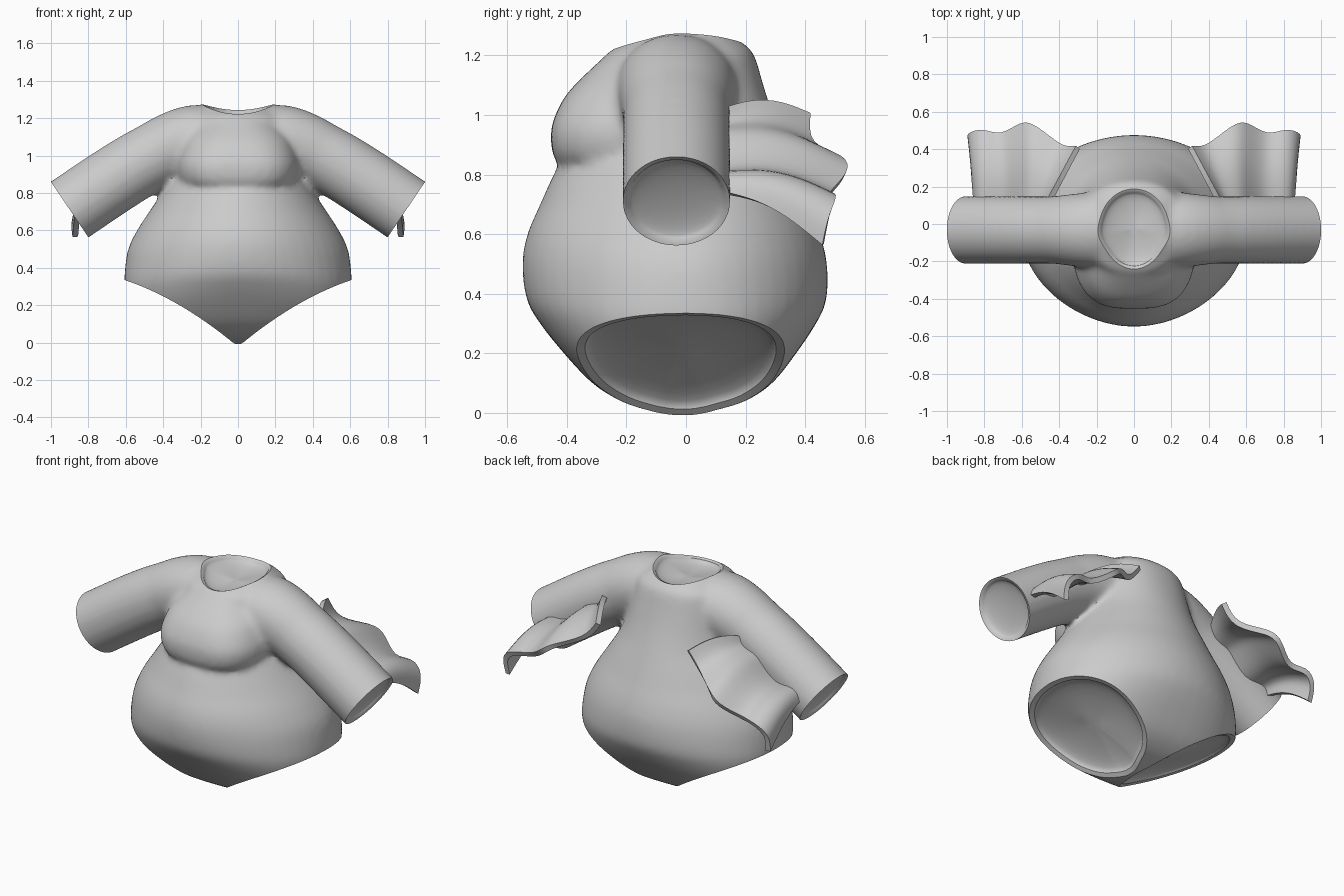
import bpy, bmesh, math
from mathutils import Vector

if "Cube" in bpy.data.objects:
    bpy.data.objects.remove(bpy.data.objects["Cube"])

grey = bpy.data.materials.new("plain grey cloth")
grey.diffuse_color = (0.6, 0.6, 0.6, 1)
grey.use_nodes = True
grey.node_tree.nodes["Principled BSDF"].inputs["Base Color"].default_value = grey.diffuse_color
SEG = 48


def spline(rows, n=4):
    """Smoothly interpolate rows of numbers."""
    out = []
    for k in range(len(rows) - 1):
        p0, p1, p2, p3 = (rows[min(max(k + d, 0), len(rows) - 1)] for d in (-1, 0, 1, 2))
        for i in range(n):
            t = i / n
            out.append([b + .5 * t * (c - a + t * (2 * a - 5 * b + 4 * c - d + t * (3 * (b - c) + d - a)))
                        for a, b, c, d in zip(p0, p1, p2, p3)])
    return out + [list(rows[-1])]


def skin(bm, rings):
    """Join rings of points into a closed tube with capped ends."""
    vr = [[bm.verts.new(p) for p in r] for r in rings]
    for a, b in zip(vr, vr[1:]):
        for i in range(SEG):
            j = (i + 1) % SEG
            bm.faces.new((a[i], a[j], b[j], b[i]))
    bm.faces.new(vr[0][::-1])
    bm.faces.new(vr[-1])


def oval(z, hw, front, back, e):
    """Horizontal superellipse ring."""
    pts = []
    for i in range(SEG):
        t = 2 * math.pi * i / SEG
        c, s = math.cos(t), math.sin(t)
        x = hw * math.copysign(abs(c) ** (2 / e), c)
        y = (back if s > 0 else -front) * math.copysign(abs(s) ** (2 / e), s)
        pts.append((x, y, z))
    return pts


def finish(ob):
    ob.data.materials.clear()
    ob.data.materials.append(grey)
    bpy.ops.object.select_all(action='DESELECT')
    ob.select_set(True)
    bpy.context.view_layer.objects.active = ob
    bpy.ops.object.shade_smooth_by_angle(angle=math.radians(40))


def add_object(name, bm):
    bmesh.ops.recalc_face_normals(bm, faces=bm.faces)
    me = bpy.data.meshes.new(name)
    bm.to_mesh(me)
    bm.free()
    ob = bpy.data.objects.new(name, me)
    bpy.context.collection.objects.link(ob)
    return ob


def bake(ob):
    bpy.context.view_layer.update()
    dg = bpy.context.evaluated_depsgraph_get()
    me = bpy.data.meshes.new_from_object(ob.evaluated_get(dg))
    ob.modifiers.clear()
    ob.data = me


bm = bmesh.new()
# round torso: height, half width, front, back, squareness
torso = [(-.008, .27, -.05, .03, 2.2), (.012, .36, -.14, .11, 2.3), (.04, .43, -.22, .2, 2.4),
         (.1, .51, -.315, .29, 2.45), (.2, .575, -.41, .37, 2.4), (.3, .605, -.49, .437, 2.2),
         (.38, .606, -.535, .472, 2.05), (.5, .588, -.55, .474, 1.95), (.6, .54, -.533, .45, 1.95),
         (.7, .475, -.49, .41, 1.95), (.8, .408, -.445, .37, 2), (.9, .352, -.39, .33, 2),
         (1.0, .315, -.34, .292, 2.1), (1.1, .29, -.31, .26, 2.2), (1.2, .27, -.27, .23, 2.2),
         (1.235, .225, -.218, .2, 2.2), (1.27, .18, -.165, .15, 2.2), (1.31, .15, -.12, .11, 2.2)]
skin(bm, [oval(*r) for r in spline(torso)])
# squared bust
bust = [(.825, .25, -.39, .1, 3), (.845, .305, -.435, .1, 3), (.89, .33, -.452, .1, 3),
        (.96, .335, -.452, .1, 3), (1.04, .315, -.42, .1, 2.8), (1.1, .29, -.375, .1, 2.6),
        (1.2, .2, -.27, .05, 2.4)]
skin(bm, [oval(*r) for r in spline(bust)])
# sleeves: x, z and radius along the arm
arm = [(0, 1.08, .17), (.12, 1.085, .18), (.24, 1.085, .185), (.35, 1.047, .184),
       (.45, .996, .18), (.55, .941, .18), (.7, .846, .181), (.9, .711, .181), (1.0, .643, .181)]
path = spline(arm, 3)
for side in (1, -1):
    rings = []
    for k, (x, z, r) in enumerate(path):
        a, b = path[max(k - 1, 0)], path[min(k + 1, len(path) - 1)]
        d = Vector((b[0] - a[0], 0, b[1] - a[1])).normalized()
        up = Vector((-d.z, 0, d.x))
        deep = r * (1 + .2 * max(0, 1 - x / .42))
        ring = []
        for i in range(SEG):
            t = 2 * math.pi * i / SEG
            p = Vector((x, -.032, z)) + up * (r * math.sin(t)) + Vector((0, deep * math.cos(t), 0))
            ring.append((p.x * side, p.y, p.z))
        rings.append(ring)
    skin(bm, rings)
suit = add_object("bodysuit", bm)

# fuse the volumes and soften the joins
m = suit.modifiers.new("fuse", 'REMESH')
m.mode, m.voxel_size = 'VOXEL', .016
m = suit.modifiers.new("soften", 'SMOOTH')
m.factor, m.iterations = .5, 16
bake(suit)
bm = bmesh.new()
bm.from_mesh(suit.data)


def cut(co, no, bend=lambda p: 0):
    """Trim along a plane that is bent in height."""
    for v in bm.verts:
        v.co.z -= bend(v.co)
    bmesh.ops.bisect_plane(bm, geom=bm.verts[:] + bm.edges[:] + bm.faces[:], dist=1e-5,
                           plane_co=co, plane_no=no, clear_outer=True)
    for v in bm.verts:
        v.co.z += bend(v.co)


# open the legs, cuffs and neck
for side in (1, -1):
    cut((.035 * side, 0, .005), (.325 * side, 0, -.565),
        lambda p: max(0, .035 * (1 - ((abs(p.x) - .32) / .29) ** 2)))
    cut((.9 * side, 0, .711), (.83 * side, 0, -.56))
cut((0, 0, 1.234), (0, 0, 1), lambda p: 1.1 * p.x ** 2 + .05 * p.y)

# rim and shallow hollow inside each opening
todo = {e for e in bm.edges if e.is_boundary}
while todo:
    e = todo.pop()
    first, v = e.verts
    loop = [first]
    while v != first:
        loop.append(v)
        e = next((k for k in v.link_edges if k in todo), None)
        if e is None:
            break
        todo.discard(e)
        v = e.other_vert(v)
    if len(loop) < 12:
        continue
    lo, hi = (Vector([f(v.co[i] for v in loop) for i in range(3)]) for f in (min, max))
    c = (lo + hi) / 2
    side = math.copysign(1, c.x)
    if c.z > 1.1:
        inward, lip, depth = Vector((0, 0, -1)), .08, .04
    elif abs(c.x) > .7:
        inward, lip, depth = Vector((-.83 * side, 0, .56)), .1, .03
    else:
        inward, lip, depth = Vector((-.5 * side, 0, .866)), .08, .05
    prev = loop
    for k in range(8):
        a = k / 8 * math.pi / 2
        s, d = (1 - lip) * math.cos(a), depth * math.sin(a) + .008
        ring = [bm.verts.new(c + (v.co - c) * s + inward * d) for v in loop]
        for i in range(len(loop)):
            j = (i + 1) % len(loop)
            bm.faces.new((prev[i], prev[j], ring[j], ring[i]))
        prev = ring
    tip = bm.verts.new(c + inward * (depth + .008))
    for i in range(len(loop)):
        bm.faces.new((prev[i], prev[(i + 1) % len(loop)], tip))
bmesh.ops.recalc_face_normals(bm, faces=bm.faces)
bm.to_mesh(suit.data)
bm.free()
finish(suit)

# wavy frills behind the sleeves: base x, base z, then outer edge x, y, z
edge = [(.455, 1.02, .30, .41, 1.0), (.475, .95, .38, .40, .885), (.56, .94, .53, .53, .855),
        (.60, .885, .59, .55, .80), (.69, .79, .71, .46, .72), (.78, .80, .81, .51, .73),
        (.83, .785, .885, .48, .67), (.845, .74, .87, .46, .565)]
for side, name in ((1, "left_frill"), (-1, "right_frill")):
    bm = bmesh.new()
    cols = []
    for bx, bz, x, y, z in edge:
        base, tip = Vector((bx, .12, bz)), Vector((x, y, z))
        col = []
        for s in (0, .33, .67, 1):
            p = base.lerp(tip, s)
            p.z += .16 * s * (1 - s)
            col.append(bm.verts.new((p.x * side, p.y, p.z)))
        cols.append(col)
    for a, b in zip(cols, cols[1:]):
        for i in range(3):
            bm.faces.new((a[i], b[i], b[i + 1], a[i + 1]))
    ob = add_object(name, bm)
    m = ob.modifiers.new("round", 'SUBSURF')
    m.levels = m.render_levels = 2
    m.boundary_smooth = 'PRESERVE_CORNERS'
    m = ob.modifiers.new("cloth thickness", 'SOLIDIFY')
    m.thickness, m.offset = .03, 0
    bake(ob)
    finish(ob)
